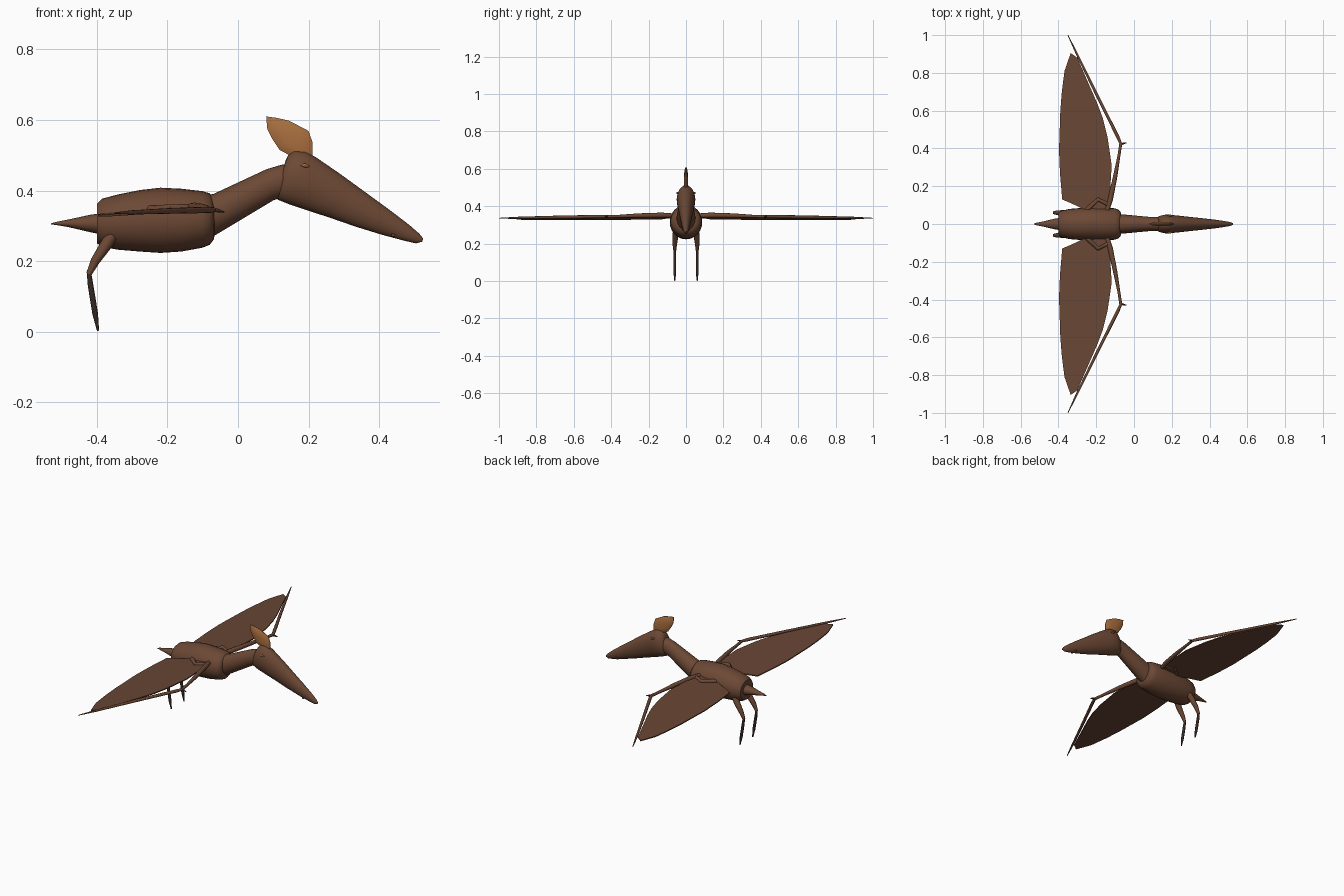
import bpy, bmesh, math
from mathutils import Vector

if "Cube" in bpy.data.objects:
    bpy.data.objects.remove(bpy.data.objects["Cube"])


def material(name, rgb):
    m = bpy.data.materials.new(name)
    m.diffuse_color = (*rgb, 1)
    m.use_nodes = True
    m.node_tree.nodes["Principled BSDF"].inputs["Base Color"].default_value = m.diffuse_color
    return m


BROWN = material("hide brown", (0.15, 0.065, 0.035))
WING = material("membrane brown", (0.14, 0.062, 0.036))
TAN = material("crest tan", (0.40, 0.16, 0.05))
DARK = material("dark claw", (0.035, 0.02, 0.016))


def finish(name, bm, mat, angle=50):
    bmesh.ops.recalc_face_normals(bm, faces=bm.faces)
    me = bpy.data.meshes.new(name)
    bm.to_mesh(me)
    bm.free()
    me.materials.append(mat)
    ob = bpy.data.objects.new(name, me)
    bpy.context.collection.objects.link(ob)
    bpy.ops.object.select_all(action='DESELECT')
    ob.select_set(True)
    bpy.context.view_layer.objects.active = ob
    bpy.ops.object.shade_smooth_by_angle(angle=math.radians(angle))
    return ob


def skin(name, rings, mat):
    """Join rings of points into a closed skin."""
    bm = bmesh.new()
    rows = [[bm.verts.new(p) for p in ring] for ring in rings]
    n = len(rows[0])
    for a, b in zip(rows, rows[1:]):
        for i in range(n):
            j = (i + 1) % n
            bm.faces.new((a[i], a[j], b[j], b[i]))
    bm.faces.new(rows[0])
    bm.faces.new(rows[-1])
    return finish(name, bm, mat)


def loft(name, sections, mat, n=24):
    """Sections: top x, top z, bottom x, bottom z, half width."""
    rings = []
    for tx, tz, bx, bz, w in sections:
        c = Vector(((tx + bx) / 2, 0, (tz + bz) / 2))
        up = Vector((tx, 0, tz)) - c
        rings.append([c + up * math.cos(t) + Vector((0, w, 0)) * math.sin(t)
                      for t in (2 * math.pi * i / n for i in range(n))])
    return skin(name, rings, mat)


def limb(name, points, radii, mat, n=10):
    """Round tapering tube through points."""
    pts = [Vector(p) for p in points]
    rings = []
    for i, (p, r) in enumerate(zip(pts, radii)):
        d = (pts[min(i + 1, len(pts) - 1)] - pts[max(i - 1, 0)]).normalized()
        u = d.cross(Vector((0.3, 0.1, 1)) if abs(d.z) < 0.7 else Vector((0, 1, 0))).normalized()
        v = d.cross(u)
        rings.append([p + r * (u * math.cos(t) + v * math.sin(t))
                      for t in (2 * math.pi * k / n for k in range(n))])
    return skin(name, rings, mat)


def plate(name, outline, thick, mat):
    """Flat slab from an outline, extruded along the thickness vector."""
    bm = bmesh.new()
    f = bm.faces.new([bm.verts.new(Vector(p) - Vector(thick) / 2) for p in outline])
    ext = bmesh.ops.extrude_face_region(bm, geom=[f])["geom"]
    bmesh.ops.translate(bm, vec=thick, verts=[e for e in ext if isinstance(e, bmesh.types.BMVert)])
    return finish(name, bm, mat, 30)


# Torso, tail and neck
loft("torso", [(-.398, .345, -.398, .27, .045), (-.40, .362, -.40, .25, .06),
               (-.385, .377, -.385, .24, .07), (-.34, .389, -.34, .232, .08),
               (-.28, .401, -.28, .227, .085), (-.22, .408, -.22, .223, .087),
               (-.16, .405, -.16, .227, .087), (-.10, .398, -.10, .238, .083),
               (-.08, .392, -.08, .246, .075), (-.07, .378, -.068, .262, .06),
               (-.068, .36, -.066, .28, .045)], BROWN)
loft("tail", [(-.38, .337, -.38, .274, .034), (-.42, .331, -.42, .282, .028),
              (-.48, .318, -.48, .296, .014), (-.515, .311, -.515, .302, .007),
              (-.53, .307, -.53, .304, .002)], BROWN)
loft("neck", [(-.11, .385, -.07, .27, .05), (-.07, .39, -.03, .294, .05),
              (.02, .432, .05, .342, .042), (.08, .46, .10, .372, .037),
              (.12, .472, .14, .385, .037), (.16, .48, .18, .40, .035)], BROWN)

# Long head tapering to the beak
loft("head", [(.135, .485, .108, .392, .022), (.142, .50, .107, .38, .033),
              (.16, .513, .115, .373, .043), (.19, .511, .145, .361, .05),
              (.22, .495, .18, .349, .048), (.29, .447, .26, .323, .04),
              (.36, .396, .335, .297, .032), (.43, .345, .41, .274, .024),
              (.485, .303, .47, .258, .016), (.515, .277, .505, .25, .010),
              (.525, .264, .523, .255, .004)], BROWN)

# Crest: blade with a thick middle and thin rim
rim = [(.08, .61), (.11, .606), (.145, .598), (.20, .569), (.212, .535), (.212, .495),
       (.18, .48), (.15, .498), (.118, .515), (.098, .545), (.083, .575)]
mid = Vector((.155, .54))
rings = []
for s, y in ((.35, -.011), (.75, -.008), (1, -.002), (1, .002), (.75, .008), (.35, .011)):
    rings.append([(mid.x + (x - mid.x) * s, y, mid.y + (z - mid.y) * s) for x, z in rim])
skin("crest", rings, TAN)


def wing_z(x, y):
    return .353 + .07 * (x + .1) - .006 * abs(y)


# Parts on both sides
WEB = [(-.13, .07), (-.125, .20), (-.118, .31), (-.14, .46), (-.165, .56), (-.195, .64),
       (-.25, .765), (-.30, .88), (-.335, .905), (-.368, .81), (-.382, .70), (-.39, .60),
       (-.397, .39), (-.392, .27), (-.38, .13), (-.30, .095), (-.25, .07)]
for s, side in ((1, "left"), (-1, "right")):
    plate(f"{side}_membrane", [(x, s * y, wing_z(x, y)) for x, y in WEB], (0, 0, .006), WING)
    limb(f"{side}_upper_arm", [(-.25, s * .075, .345), (-.19, s * .13, .35), (-.13, s * .10, .352)],
         (.012, .011, .010), BROWN)
    limb(f"{side}_forearm", [(-.145, s * .06, .35), (-.125, s * .13, .352), (-.10, s * .25, .35),
                             (-.08, s * .36, .346), (-.07, s * .425, .345)],
         (.011, .014, .012, .008, .008), BROWN)
    limb(f"{side}_wing_finger", [(-.068, s * .42, .345), (-.085, s * .46, .345), (-.195, s * .68, .342),
                                 (-.30, s * .895, .338), (-.35, s * 1.0, .336)],
         (.007, .009, .008, .006, .002), BROWN)
    limb(f"{side}_wing_claw", [(-.075, s * .42, .345), (-.055, s * .427, .343), (-.038, s * .429, .339)],
         (.006, .005, .001), DARK)
    limb(f"{side}_thigh", [(-.355, s * .05, .275), (-.375, s * .057, .245), (-.405, s * .06, .20),
                           (-.423, s * .06, .163)], (.017, .017, .013, .008), BROWN)
    limb(f"{side}_shin", [(-.423, s * .06, .17), (-.418, s * .06, .13), (-.405, s * .06, .05),
                          (-.397, s * .06, .002)], (.006, .008, .008, .003), DARK)
    limb(f"{side}_eye", [(.178, s * .044, .473), (.19, s * .046, .471), (.202, s * .043, .468)],
         (.002, .006, .002), TAN)
    limb(f"{side}_nostril", [(.435, s * .017, .274), (.445, s * .016, .272)], (.004, .004), BROWN)
